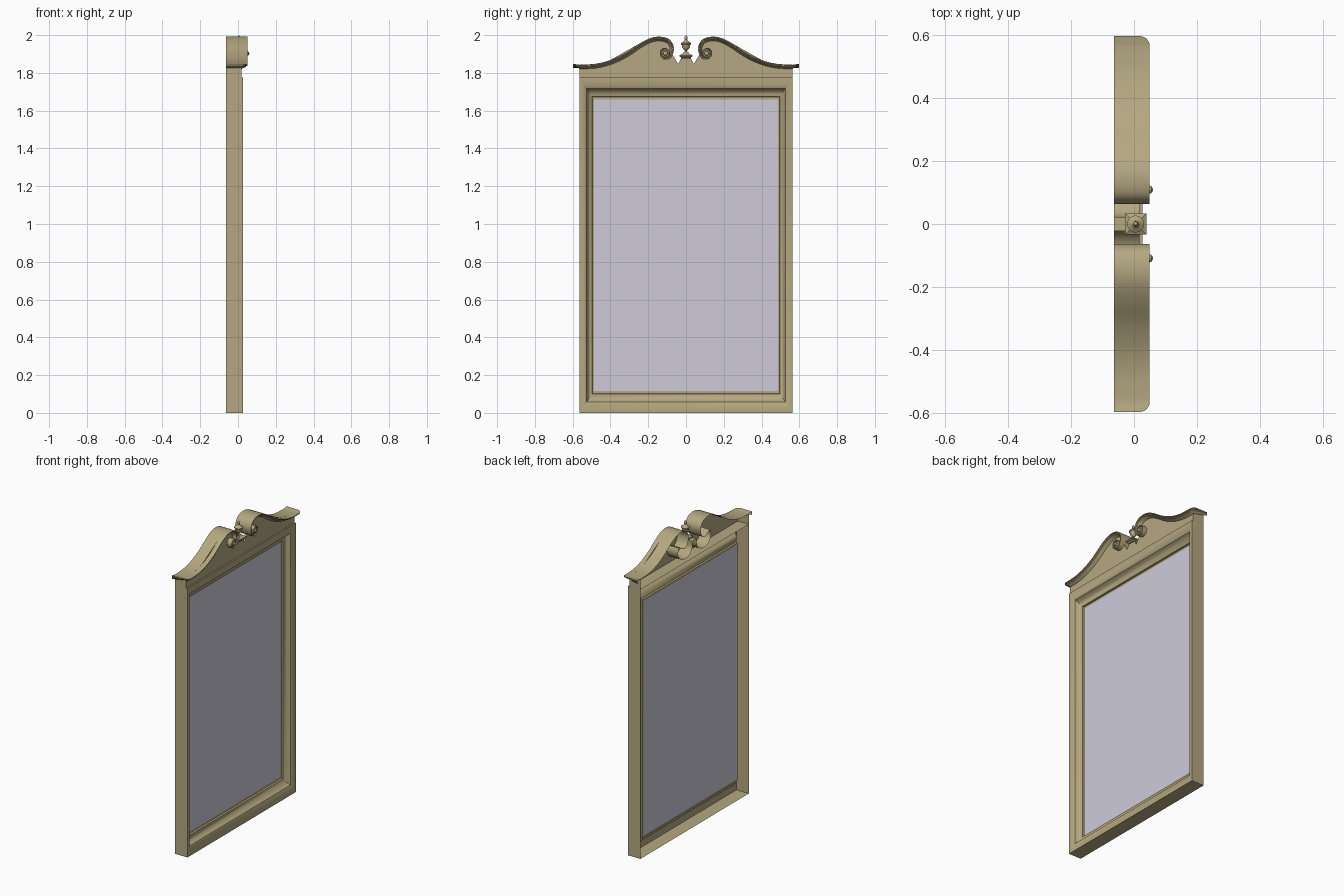
import bpy, bmesh, math
from mathutils import Vector

if "Cube" in bpy.data.objects:
    bpy.data.objects.remove(bpy.data.objects["Cube"])


def material(name, rgb):
    m = bpy.data.materials.new(name)
    m.diffuse_color = (*rgb, 1)
    m.use_nodes = True
    m.node_tree.nodes["Principled BSDF"].inputs["Base Color"].default_value = m.diffuse_color
    return m


WOOD = material("wood", (0.46, 0.39, 0.22))
GLASS = material("glass", (0.62, 0.6, 0.7))


def finish(name, bm, mat=WOOD, mirror=False, smooth=True):
    bmesh.ops.remove_doubles(bm, verts=bm.verts, dist=1e-5)
    bmesh.ops.recalc_face_normals(bm, faces=bm.faces)
    me = bpy.data.meshes.new(name)
    bm.to_mesh(me)
    bm.free()
    ob = bpy.data.objects.new(name, me)
    bpy.context.collection.objects.link(ob)
    me.materials.append(mat)
    bpy.ops.object.select_all(action='DESELECT')
    bpy.context.view_layer.objects.active = ob
    ob.select_set(True)
    if smooth:
        bpy.ops.object.shade_smooth_by_angle(angle=math.radians(32))
    if mirror:
        mod = ob.modifiers.new("mirror", 'MIRROR')
        mod.use_axis = (False, True, False)
        mod.merge_threshold = 0.0005
    return ob


def loft(bm, rings, closed=False):
    vs = [[bm.verts.new(p) for p in r] for r in rings]
    for a, b in zip(vs, vs[1:]):
        n = len(a)
        for i in range(n if closed else n - 1):
            j = (i + 1) % n
            bm.faces.new((a[i], a[j], b[j], b[i]))
    return vs


def catmull(pts, n=4):
    pts = [Vector(p) for p in pts]
    ext = [2 * pts[0] - pts[1]] + pts + [2 * pts[-1] - pts[-2]]
    out = []
    for i in range(1, len(ext) - 2):
        a, b, c, d = ext[i - 1:i + 3]
        for k in range(n):
            t = k / n
            out.append(0.5 * (2 * b + (c - a) * t + (2 * a - 5 * b + 4 * c - d) * t * t
                              + (3 * b - a - 3 * c + d) * t ** 3))
    return out + [pts[-1]]


# Hollow moulded frame: profile of (blend from outer to inner rectangle, x)
OUT, INN = (0.565, 0.0, 1.775), (0.487, 0.115, 1.66)
profile = [(0, -.063), (0, .027), (.15, .027), (.35, .022), (.5, .014), (.55, .003), (.63, -.007),
           (.75, -.015), (.88, -.019), (.9, -.03), (1, -.03)]
rings = []
for t, x in profile:
    w, lo, hi = [a + (b - a) * t for a, b in zip(OUT, INN)]
    rings.append([(x, -w, lo), (x, w, lo), (x, w, hi), (x, -w, hi)])
bm = bmesh.new()
loft(bm, rings, closed=True)
finish("frame", bm)

# Mirror pane
bm = bmesh.new()
bm.faces.new([bm.verts.new(p) for p in rings[-1]])
finish("mirror_pane", bm, GLASS, smooth=False)

# Swan neck path (y, z) running from the outer end into the scroll
neck = [(.565, 1.843), (.48, 1.848), (.40, 1.868), (.32, 1.906), (.25, 1.953), (.19, 1.984),
        (.138, 1.992), (.09, 1.979), (.066, 1.945), (.066, 1.91), (.08, 1.88), (.105, 1.869),
        (.13, 1.88), (.139, 1.905), (.128, 1.927), (.107, 1.932), (.091, 1.918), (.093, 1.9)]
SUB, PANEL_END = 4, 12
path = catmull(neck, SUB)
BASE, BACK, FRONT = 0.565, -0.063, 0.018

# Cornice moulding: (projection, drop)
mould = [(.032, 0), (.032, .005), (.025, .007), (.023, .012), (.014, .016), (.008, .019), (0, .023)]
rings = [[(BACK, BASE + .032, 1.848 - d) for p, d in [mould[0]] + mould]]
for k in range(6, 0, -1):
    a = math.pi / 2 * k / 6
    s, c = math.sin(a), math.cos(a)
    r = [(FRONT + p * c, BASE + p * s, 1.843 + .005 * s - d) for p, d in mould]
    rings.append([(BACK, r[0][1], r[0][2])] + r)
for i, q in enumerate(path):
    t = (path[min(i + 1, len(path) - 1)] - path[max(i - 1, 0)]).normalized()
    nrm = Vector((-t.y, t.x)) if i else Vector((0, -1))
    f = min(1, max(.5, 1 - (i / SUB - 7) * .08))
    r = [(FRONT + p, q.x + nrm.x * d * f, q.y + nrm.y * d * f) for p, d in mould]
    back = BACK if i <= PANEL_END * SUB else FRONT
    rings.append([(back, q.x, q.y)] + r)
bm = bmesh.new()
loft(bm, rings)
finish("swan_neck_cornice", bm, mirror=True)

# Pediment panel with side return and cut-out walls, open at the back
arc = []
for k in range(25):
    a = math.radians(32 - 212 * k / 24)
    arc.append((.097 + .075 * math.cos(a), 1.862 + .062 * math.sin(a)))
lower = arc + [(.022, 1.886), (0, 1.886)]
upper = [tuple(q) for q in path[:PANEL_END * SUB + 1]]
bm = bmesh.new()
outline = [(0, 1.775), (BASE, 1.775)] + upper + lower
bm.faces.new([bm.verts.new((FRONT, y, z)) for y, z in outline])
bmesh.ops.triangulate(bm, faces=bm.faces[:])
for strip in ([(BASE, 1.775), (BASE, 1.843)], [upper[-1]] + lower):
    loft(bm, [[(x, y, z) for y, z in strip] for x in (FRONT, BACK)])
finish("pediment_panel", bm, mirror=True)


def lathe(name, prof, place, n=20, mirror=False):
    bm = bmesh.new()
    loft(bm, [[place(max(r, 1e-6) * math.cos(2 * math.pi * k / n),
                     max(r, 1e-6) * math.sin(2 * math.pi * k / n), h)
               for k in range(n)] for r, h in prof], closed=True)
    return finish(name, bm, mirror=mirror)


# Scroll rosettes
lathe("scroll_rosette", [(.024, FRONT), (.024, .044), (.019, .05), (.013, .049), (.011, .055),
                         (.006, .059), (0, .06)],
      lambda u, v, h: (h, .109 + u, 1.903 + v), mirror=True)

# Finial plinth
bm = bmesh.new()
rings = []
for h, z in [(.024, 1.874), (.026, 1.882), (.034, 1.886), (.034, 1.893), (.022, 1.899), (.013, 1.908)]:
    rings.append([(.005 + sx * h, sy * h, z) for sx, sy in ((-1, -1), (1, -1), (1, 1), (-1, 1))])
vs = loft(bm, rings, closed=True)
bm.faces.new(vs[0])
bm.faces.new(vs[-1])
finish("finial_plinth", bm)

# Urn finial
lathe("urn_finial", [(.014, 1.905), (.013, 1.909), (.006, 1.914), (.006, 1.919), (.014, 1.925),
                     (.02, 1.936), (.022, 1.948), (.027, 1.953), (.027, 1.958), (.018, 1.963),
                     (.01, 1.97), (.006, 1.977), (.009, 1.984), (.008, 1.991), (.003, 1.997), (0, 2.0)],
      lambda u, v, h: (.005 + u, v, h))
